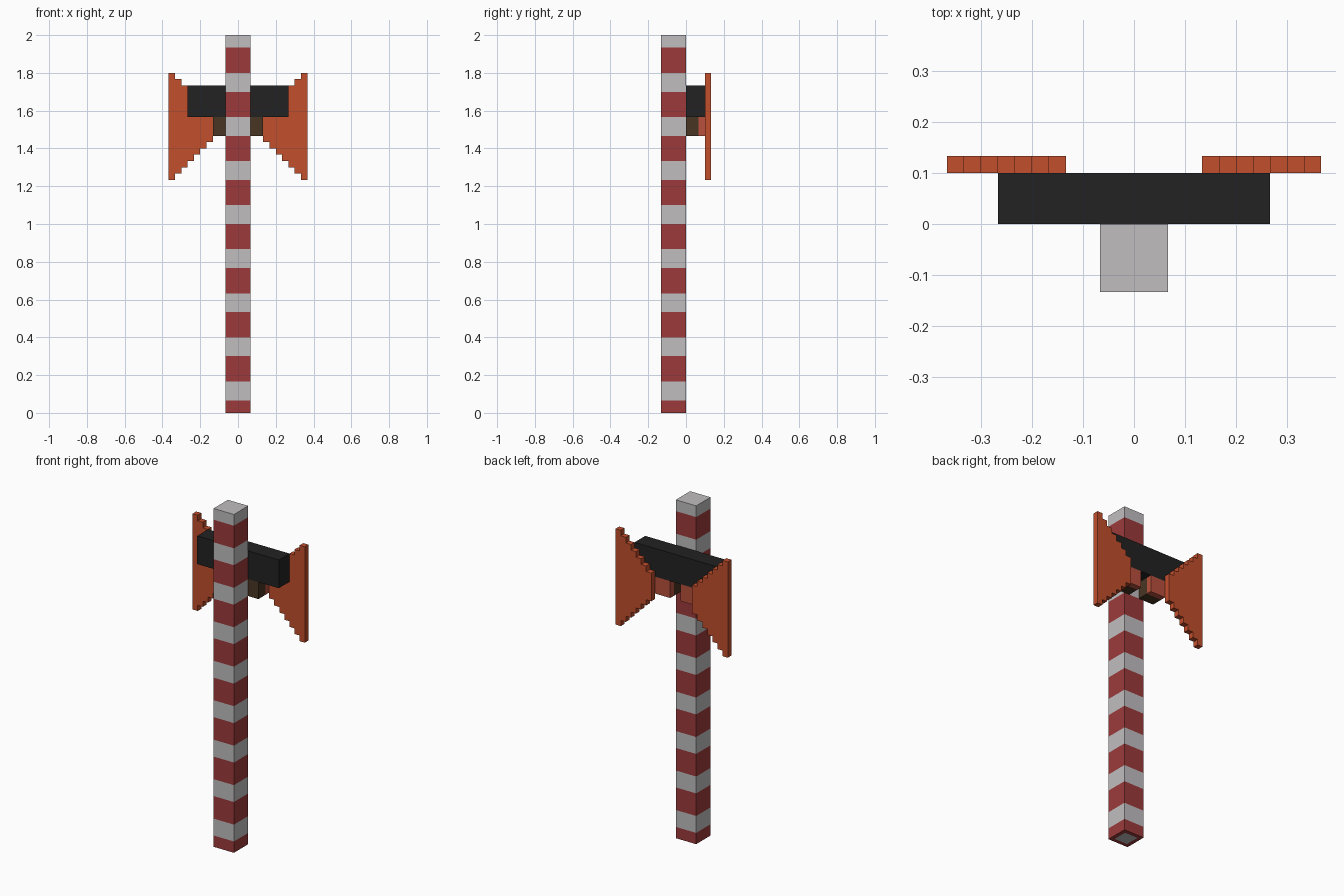
import bpy
import bmesh
from mathutils import Vector

U = 1 / 30  # edge of one block

if "Cube" in bpy.data.objects:
    bpy.data.objects.remove(bpy.data.objects["Cube"], do_unlink=True)


def material(name, rgb):
    """Flat material from 0-255 display values."""
    lin = [(c / 255 / 12.92) if c < 11 else ((c / 255 + 0.055) / 1.055) ** 2.4 for c in rgb]
    m = bpy.data.materials.new(name)
    m.use_nodes = True
    m.diffuse_color = (*lin, 1)
    bsdf = m.node_tree.nodes["Principled BSDF"]
    bsdf.inputs["Base Color"].default_value = (*lin, 1)
    bsdf.inputs["Roughness"].default_value = 0.9
    return m


RED = material("stripe red", (156, 58, 59))
WHITE = material("pale grey", (193, 190, 192))
BLACK = material("charcoal", (34, 34, 34))
BROWN = material("dark brown", (73, 53, 35))
ORANGE = material("burnt orange", (193, 78, 44))
BRICK = material("brick", (184, 80, 60))


def finish(bm, name, mats):
    bmesh.ops.recalc_face_normals(bm, faces=bm.faces)
    me = bpy.data.meshes.new(name)
    bm.to_mesh(me)
    bm.free()
    for m in mats:
        me.materials.append(m)
    ob = bpy.data.objects.new(name, me)
    bpy.context.collection.objects.link(ob)
    return ob


def box_mesh(lo, hi):
    """Box between two corners given in blocks."""
    bm = bmesh.new()
    bmesh.ops.create_cube(bm, size=1)
    lo, hi = Vector(lo) * U, Vector(hi) * U
    for v in bm.verts:
        v.co = Vector([lo[i] + (v.co[i] + 0.5) * (hi[i] - lo[i]) for i in range(3)])
    return bm


def box(name, lo, hi, mat):
    return finish(box_mesh(lo, hi), name, [mat])


# Striped pole: cut at each band edge, coloured by height (4 red, 3 pale)
bm = box_mesh((-2, -4, 0), (2, 0, 60))
for z in range(1, 60):
    if (z + 2) % 7 in (0, 4):
        bmesh.ops.bisect_plane(bm, geom=bm.verts[:] + bm.edges[:] + bm.faces[:],
                               plane_co=(0, 0, z * U), plane_no=(0, 0, 1))
for f in bm.faces:
    f.material_index = 0 if (f.calc_center_median().z / U + 2) % 7 < 4 else 1
# Pale core showing in the underside
bm.normal_update()
bottom = min(bm.faces, key=lambda f: f.calc_center_median().z)
bmesh.ops.inset_region(bm, faces=[bottom], thickness=U)
bottom.material_index = 1
finish(bm, "striped_pole", [RED, WHITE])

# Crossbar behind the pole
box("crossbar", (-8, 0, 47), (8, 3, 52), BLACK)


def blade(name, s):
    """Stepped flaring plate: columns grow one block up and down going outward."""
    lower, upper = [], []
    for i in range(7):
        for x in (4 + i, 5 + i):
            lower.append((s * x, 43 - i))
            upper.append((s * x, 48 + i))
    bm = bmesh.new()
    face = bm.faces.new([bm.verts.new((x * U, 3 * U, z * U)) for x, z in lower + upper[::-1]])
    ext = bmesh.ops.extrude_face_region(bm, geom=[face])
    verts = [g for g in ext["geom"] if isinstance(g, bmesh.types.BMVert)]
    bmesh.ops.translate(bm, verts=verts, vec=(0, U, 0))
    finish(bm, name, [ORANGE])


# Blades and the brackets below the crossbar, on both sides
for side, s in (("left", 1), ("right", -1)):
    blade(side + "_blade", s)
    x0, x1 = sorted((s, 4 * s))
    box(side + "_bracket", (x0, 0, 44), (x1, 2, 47), BROWN)
    box(side + "_bracket_pad", (x0, 2, 44), (x1, 3, 47), BRICK)
